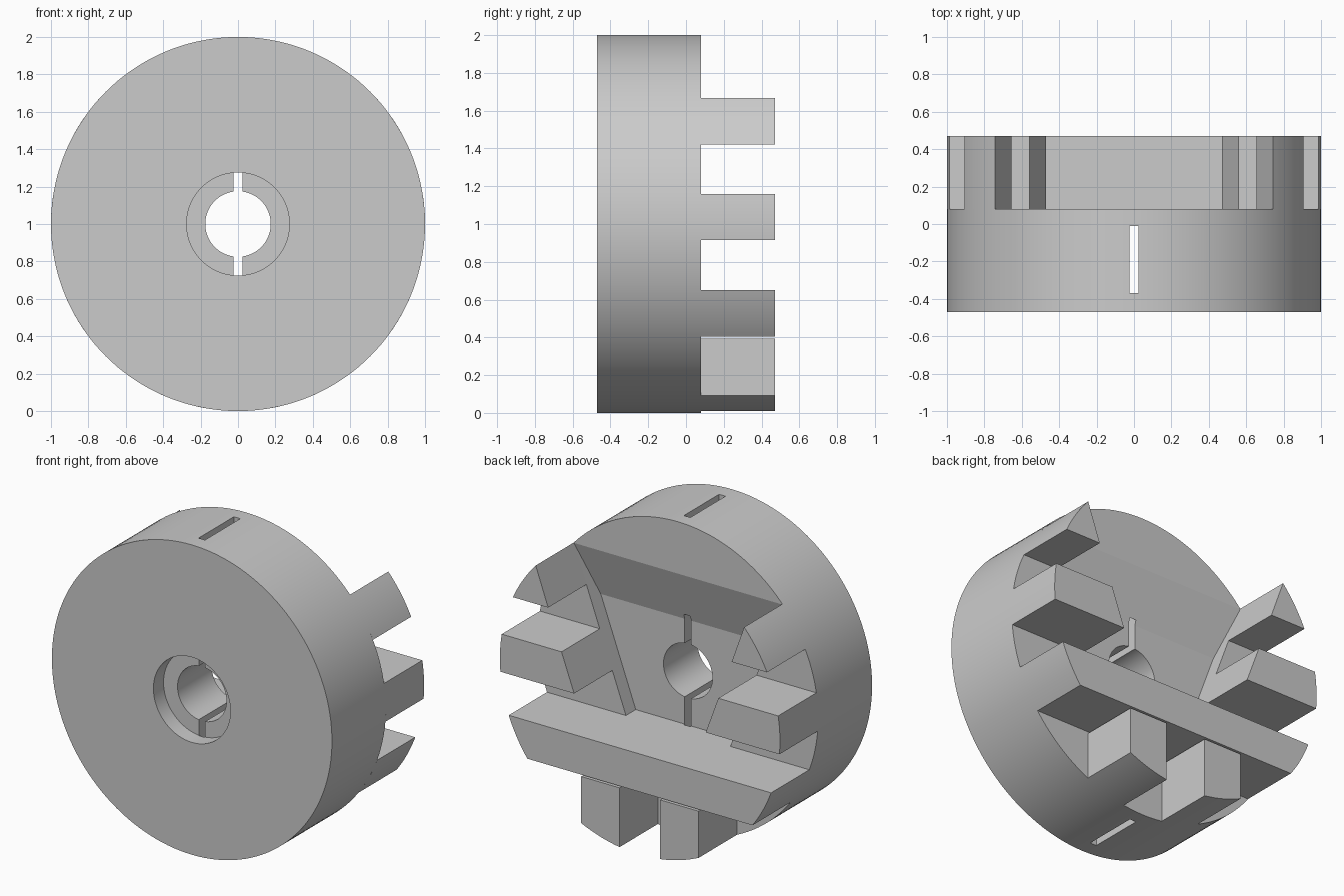
import bpy, bmesh, math
from mathutils import Vector

cube = bpy.data.objects.get("Cube")
if cube:
    bpy.data.objects.remove(cube, do_unlink=True)

FRONT, FACE, TIP = -0.47, 0.08, 0.47      # depth of disc front, disc back, teeth ends
FLOOR = -0.02                             # pocket floor depth

grey = bpy.data.materials.new("plain_grey")
grey.use_nodes = True
grey.diffuse_color = (0.6, 0.6, 0.6, 1)
grey.node_tree.nodes["Principled BSDF"].inputs["Base Color"].default_value = (0.6, 0.6, 0.6, 1)


def make(name, bm):
    bmesh.ops.recalc_face_normals(bm, faces=bm.faces)
    mesh = bpy.data.meshes.new(name)
    bm.to_mesh(mesh)
    bm.free()
    obj = bpy.data.objects.new(name, mesh)
    bpy.context.collection.objects.link(obj)
    mesh.materials.append(grey)
    return obj


def prism(name, outline, y0, y1):
    """Extrude an (x, z) outline along the axis."""
    bm = bmesh.new()
    face = bm.faces.new([bm.verts.new((x, y0, z)) for x, z in outline])
    moved = bmesh.ops.extrude_face_region(bm, geom=[face])["geom"]
    bmesh.ops.translate(bm, vec=(0, y1 - y0, 0),
                        verts=[v for v in moved if isinstance(v, bmesh.types.BMVert)])
    return make(name, bm)


def circle(radius, steps=144):
    return [(radius * math.cos(2 * math.pi * i / steps),
             1 + radius * math.sin(2 * math.pi * i / steps)) for i in range(steps)]


def rim(t):
    return math.sqrt(max(0, 1 - t * t))


def spread(a, b, n=12):
    return [a + (b - a) * i / n for i in range(n + 1)]


def inner(z):
    """Half width of the tapering pocket at height z."""
    return 0.47 + (z - 0.915) * 0.367


def smooth(obj):
    bpy.ops.object.select_all(action='DESELECT')
    obj.select_set(True)
    bpy.context.view_layer.objects.active = obj
    bpy.ops.object.shade_smooth_by_angle(angle=math.radians(12))


def cut(obj, cutter):
    mod = obj.modifiers.new("cut", 'BOOLEAN')
    mod.operation, mod.solver, mod.object = 'DIFFERENCE', 'EXACT', cutter
    bpy.context.view_layer.objects.active = obj
    bpy.ops.object.modifier_apply(modifier=mod.name)
    bpy.data.objects.remove(cutter, do_unlink=True)


# Disc with counterbore, bore and cross slot
disc = prism("disc", circle(1), FRONT, FACE)
cut(disc, prism("counterbore", circle(0.275, 72), FRONT - 0.1, -0.367))
cut(disc, prism("bore", circle(0.175, 72), FRONT - 0.2, FACE + 0.1))

# Tapering pocket with a ramped upper end
bm = bmesh.new()
low, ramp, top = 0.65, 1.33, 1.665
for z, ys in ((low, (FLOOR, 0.3)), (ramp, (FLOOR, 0.3)), (top, (FACE, 0.3))):
    for y in ys:
        for side in (-1, 1):
            bm.verts.new(Vector((side * inner(z), y, z)))
bmesh.ops.convex_hull(bm, input=bm.verts)
bmesh.ops.dissolve_limit(bm, angle_limit=0.01, verts=bm.verts, edges=bm.edges)
cut(disc, make("pocket", bm))

slot = [(-0.023, -0.2), (0.023, -0.2), (0.023, 2.2), (-0.023, 2.2)]
cut(disc, prism("slot", slot, -0.37, -0.01))
smooth(disc)

# Side teeth, mirrored left and right
for side, label in ((1, "left"), (-1, "right")):
    for level, z0, z1 in (("upper", 1.42, 1.668), ("middle", 0.915, 1.16)):
        outline = [(side * rim(z - 1), z) for z in spread(z0, z1)]
        if inner(z1) < rim(z1 - 1) - 0.01:
            outline.append((side * inner(z1), z1))
        outline.append((side * inner(z0), z0))
        smooth(prism(f"{level}_tooth_{label}", outline, FACE, TIP))

    # Lower prongs
    xs = spread(0.145, 0.42)
    outline = [(side * x, 1 - rim(x)) for x in xs]
    outline += [(side * xs[-1], 0.393), (side * xs[0], 0.393)]
    smooth(prism(f"lower_prong_{label}", outline, FACE, TIP))

# Full-width cross bar
heights = spread(0.405, 0.65)
outline = [(rim(z - 1), z) for z in heights] + [(-rim(z - 1), z) for z in reversed(heights)]
smooth(prism("cross_bar", outline, FACE, TIP))
